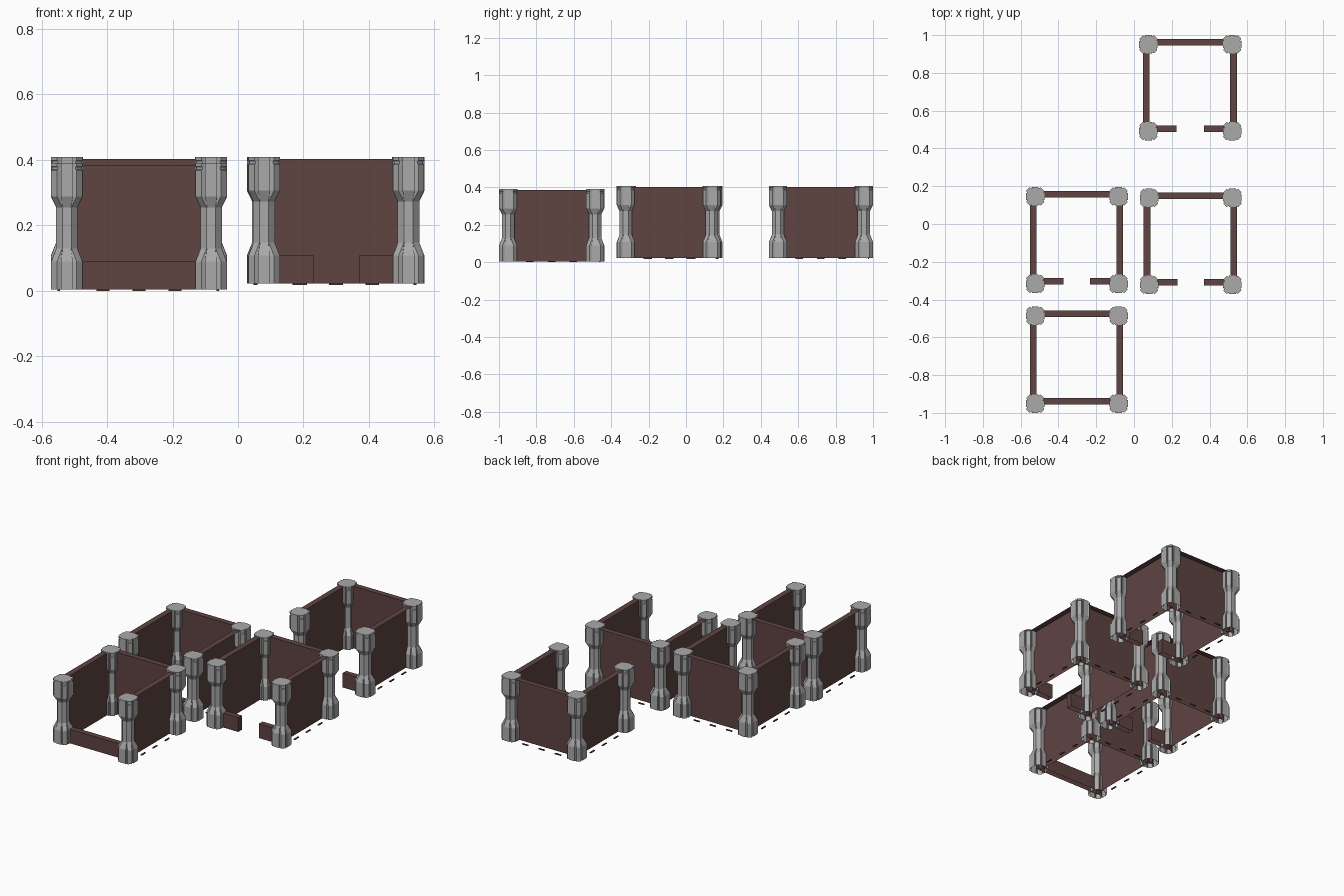
import bpy, bmesh, math
from mathutils import Vector

if "Cube" in bpy.data.objects:
    bpy.data.objects.remove(bpy.data.objects["Cube"])


def material(name, rgb):
    m = bpy.data.materials.new(name)
    m.diffuse_color = (*rgb, 1)
    m.use_nodes = True
    m.node_tree.nodes["Principled BSDF"].inputs["Base Color"].default_value = m.diffuse_color
    return m


STONE = material("grey stone", (0.4, 0.4, 0.4))
WALL = material("dark red brown", (0.112, 0.058, 0.055))
DOWN = (0, 0, -1)


def finish(bm, name, mat):
    me = bpy.data.meshes.new(name)
    bm.to_mesh(me)
    bm.free()
    me.materials.append(mat)
    ob = bpy.data.objects.new(name, me)
    bpy.context.collection.objects.link(ob)
    return ob


# Box with the faces pointing along the "skip" directions left open
def box(name, x0, x1, y0, y1, z0, z1, skip=()):
    bm = bmesh.new()
    bmesh.ops.create_cube(bm, size=1)
    for v in bm.verts:
        v.co = ((x0 + x1) / 2 + v.co.x * (x1 - x0),
                (y0 + y1) / 2 + v.co.y * (y1 - y0),
                (z0 + z1) / 2 + v.co.z * (z1 - z0))
    bm.normal_update()
    gone = [f for f in bm.faces if any(f.normal.dot(Vector(d)) > 0.9 for d in skip)]
    bmesh.ops.delete(bm, geom=gone, context='FACES')
    return finish(bm, name, WALL)


# Ring of eight lobes: (apothem, half width) for straight and diagonal lobes,
# with a notch point between neighbours
def ring(bm, z, straight, diagonal, notch):
    verts = []
    for k in range(8):
        a, w = diagonal if k % 2 else straight
        t = k * math.pi / 4
        for s in (-w, w):
            verts.append(bm.verts.new((a * math.cos(t) - s * math.sin(t),
                                       a * math.sin(t) + s * math.cos(t), z)))
        t += math.pi / 8
        verts.append(bm.verts.new((notch * math.cos(t), notch * math.sin(t), z)))
    return verts


WIDE = ((0.049, 0.0185), (0.055, 0.0125), 0.045)
STEP = ((0.049, 0.0185), (0.051, 0.0125), 0.045)
SLIM = ((0.033, 0.0125), (0.033, 0.0125), 0.0357)


# Octagonal column flaring to buttressed foot and head, open underneath
def corner_post(name, x, y, z0, h):
    levels = [(0, WIDE), (0.085, WIDE), (0.125, SLIM), (h - 0.135, SLIM),
              (h - 0.102, WIDE), (h - 0.022, WIDE), (h - 0.020, STEP),
              (h - 0.012, STEP), (h - 0.010, WIDE), (h, WIDE)]
    bm = bmesh.new()
    rings = [ring(bm, z, *shape) for z, shape in levels]
    for a, b in zip(rings, rings[1:]):
        for i in range(24):
            j = (i + 1) % 24
            bm.faces.new((a[i], a[j], b[j], b[i]))
    bm.faces.new(rings[-1])
    finish(bm, name, STONE).location = (x, y, z0)


# Room: four posts, three full walls, low front wall with or without doorway
def room(name, xl, xr, yf, yb, z0, doorway):
    h = 0.386
    for side, x in (("left", xl), ("right", xr)):
        for end, y in (("front", yf), ("back", yb)):
            corner_post(f"{name}_{side}_{end}_post", x, y, z0, h)
    top, t = z0 + h - 0.005, 0.0175
    cl, cr, cf, cb = xl - 0.011, xr + 0.007, yf + 0.013, yb + 0.011
    box(name + "_left_wall", cl - t, cl + t, yf, yb, z0, top, [DOWN, (-1, 0, 0)])
    box(name + "_right_wall", cr - t, cr + t, yf, yb, z0, top, [DOWN, (1, 0, 0)])
    box(name + "_back_wall", xl, xr, cb - t, cb + t, z0, top, [DOWN, (0, 1, 0)])
    if doorway:
        box(name + "_front_left_low_wall", xl, xl + 0.15, cf - t, cf + t, z0, z0 + 0.088, [DOWN])
        box(name + "_front_right_low_wall", xr - 0.15, xr, cf - t, cf + t, z0, z0 + 0.088, [DOWN])
    else:
        box(name + "_front_low_wall", xl, xr, cf - t, cf + t, z0, z0 + 0.086, [DOWN])
    # Small pegs under the walls
    for f in (0.25, 0.5, 0.75):
        px, py = xl + f * (xr - xl), yf + f * (yb - yf)
        box(name + "_back_peg", px - 0.02, px + 0.02, cb + 0.01, cb + t, z0 - 0.004, z0 + 0.002)
        for cx, d in ((cl, -1), (cr, 1)):
            e = sorted((cx + d * 0.01, cx + d * t))
            box(name + "_side_peg", e[0], e[1], py - 0.02, py + 0.02, z0 - 0.004, z0 + 0.002)


room("far_right_room", 0.076, 0.520, 0.492, 0.951, 0.022, True)
room("middle_left_room", -0.523, -0.082, -0.317, 0.146, 0.022, True)
room("middle_right_room", 0.080, 0.521, -0.322, 0.138, 0.022, True)
room("near_left_room", -0.523, -0.082, -0.951, -0.486, 0.004, False)
